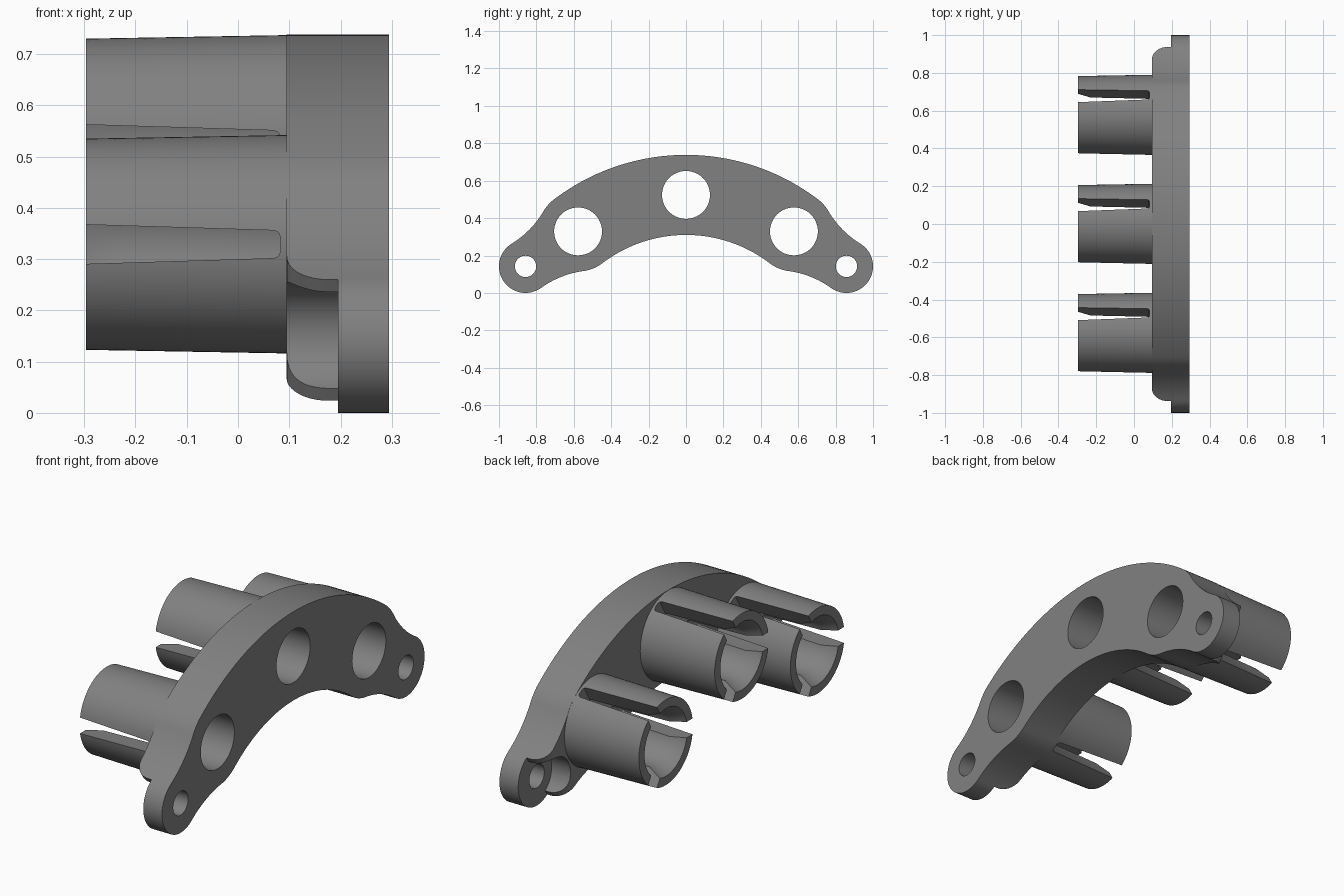
import bpy, bmesh
from math import cos, sin, pi, atan2, radians
from mathutils import Vector

if "Cube" in bpy.data.objects:
    bpy.data.objects.remove(bpy.data.objects["Cube"])

grey = bpy.data.materials.new("plain grey")
grey.use_nodes = True
grey.diffuse_color = (0.22, 0.22, 0.22, 1)
grey.node_tree.nodes["Principled BSDF"].inputs["Base Color"].default_value = (0.22, 0.22, 0.22, 1)

# Layout in the (y, z) plane
HUB = Vector((0, -0.427))
BOSS = Vector((0.577, 0.329))
LUG = Vector((0.858, 0.142))
BOSS_R, LUG_R, BLEND_R, BORE_R = 0.214, 0.142, 0.5, 0.128
BACK, FLOOR, FACE, TIP = 0.095, 0.195, 0.295, -0.297
AXIS = (LUG - BOSS).normalized()
SIDE = Vector((-AXIS.y, AXIS.x))


def make(name, bm):
    bmesh.ops.recalc_face_normals(bm, faces=bm.faces)
    mesh = bpy.data.meshes.new(name)
    bm.to_mesh(mesh)
    bm.free()
    mesh.materials.append(grey)
    ob = bpy.data.objects.new(name, mesh)
    bpy.context.collection.objects.link(ob)
    return ob


def prism(name, points, sweep):
    """Extrude a closed loop of 3D points along a vector."""
    bm = bmesh.new()
    face = bm.faces.new([bm.verts.new(p) for p in points])
    new = bmesh.ops.extrude_face_region(bm, geom=[face])["geom"]
    bmesh.ops.translate(bm, vec=sweep, verts=[v for v in new if isinstance(v, bmesh.types.BMVert)])
    return make(name, bm)


def arc(centre, r, a0, a1, n):
    return [centre + r * Vector((cos(a), sin(a)))
            for a in (a0 + (a1 - a0) * i / n for i in range(n + 1))]


def rod(name, centre, r, x0, x1, n=64):
    return prism(name, [(x0, p.x, p.y) for p in arc(centre, r, 0, 2 * pi, n)[:-1]], (x1 - x0, 0, 0))


def cut(ob, cutters):
    """Subtract each cutter and discard it."""
    bpy.context.view_layer.objects.active = ob
    for c in cutters:
        c.hide_render = True
        mod = ob.modifiers.new("cut", "BOOLEAN")
        mod.operation, mod.solver, mod.object = "DIFFERENCE", "EXACT", c
        bpy.ops.object.modifier_apply(modifier=mod.name)
        bpy.data.objects.remove(c)


def smooth(ob):
    bpy.ops.object.select_all(action="DESELECT")
    ob.select_set(True)
    bpy.context.view_layer.objects.active = ob
    bpy.ops.object.shade_smooth_by_angle(angle=radians(30))


def heading(a, b):
    return atan2(b.y - a.y, b.x - a.x)


def blend_centre(sign):
    """Centre of the concave arc touching both the boss and the lug."""
    d = (LUG - BOSS).length
    ra, rb = BOSS_R + BLEND_R, LUG_R + BLEND_R
    along = (d * d + ra * ra - rb * rb) / (2 * d)
    return BOSS + AXIS * along + SIDE * sign * (ra * ra - along * along) ** 0.5


# Plate outline: hub arcs, boss corners, concave blends and lug ends
top, low = blend_centre(1), blend_centre(-1)
spoke = heading(HUB, BOSS)
reach = (BOSS - HUB).length
half = arc(HUB, reach + BOSS_R, pi / 2, spoke, 24)
half += arc(BOSS, BOSS_R, spoke, heading(BOSS, top), 6)[1:]
t0, t1 = heading(top, BOSS) % (2 * pi), heading(top, LUG) % (2 * pi)
half += arc(top, BLEND_R, t0, t1, 12)[1:]
half += arc(LUG, LUG_R, heading(LUG, top), heading(LUG, low), 32)[1:]
half += arc(low, BLEND_R, heading(low, LUG), heading(low, BOSS), 12)[1:]
half += arc(BOSS, BOSS_R, heading(BOSS, low), spoke - pi, 10)[1:]
half += arc(HUB, reach - BOSS_R, spoke, pi / 2, 24)[1:]
outline = half + [Vector((-p.x, p.y)) for p in half[-2:0:-1]]
plate = prism("curved_plate", [(BACK, p.x, p.y) for p in outline], (FACE - BACK, 0, 0))

# Bores, bolt holes and rounded lug recesses
centres = [Vector((0, HUB.y + reach)), BOSS, Vector((-BOSS.x, BOSS.y))]
cutters = [rod("bore", c, BORE_R, 0, 0.4) for c in centres]
ROUND = 0.08
step = [(-ROUND, 0.0)] + [(-ROUND + ROUND * sin(a), BACK + ROUND * (1 - cos(a)))
                          for a in (pi / 20 * i for i in range(11))]
step += [(0, FLOOR), (0.3, FLOOR), (0.3, 0)]
for s in (1, -1):
    lug = Vector((s * LUG.x, LUG.y))
    loop = []
    for n, x in step:
        p = LUG + AXIS * n - SIDE * 0.3
        loop.append((x, s * p.x, p.y))
    cutters.append(prism("lug_step", loop, (0, s * SIDE.x * 0.6, SIDE.y * 0.6)))
    cutters.append(rod("screw_recess", lug, 0.113, 0, FLOOR))
    cutters.append(rod("bolt_hole", lug, 0.057, 0, 0.4, 48))
cut(plate, cutters)
smooth(plate)

# Split sockets: tapered tubes with a flared mouth and three widening slots
wall = [(BACK, 0.213), (TIP, 0.206), (TIP, 0.163), (-0.23, BORE_R), (BACK, BORE_R)]
slot = [(-0.32, 0.039), (0.07, 0.027), (0.079, 0.023), (0.083, 0.014)]
slot += [(x, -w) for x, w in reversed(slot)]
for name, c in zip(("middle", "left", "right"), centres):
    bm = bmesh.new()
    rings = [[bm.verts.new((x, p.x, p.y)) for p in arc(c, r, 0, 2 * pi, 72)[:-1]] for x, r in wall]
    for a, b in zip(rings, rings[1:] + rings[:1]):
        for i in range(72):
            j = (i + 1) % 72
            bm.faces.new((a[i], a[j], b[j], b[i]))
    tube = make(name + "_split_socket", bm)
    slots = []
    for ang in (pi / 3, pi, -pi / 3):
        out = Vector((cos(ang), sin(ang)))
        across = Vector((-out.y, out.x))
        loop = [(x, *(c + out * 0.06 + across * w)) for x, w in slot]
        slots.append(prism("slot", loop, (0, out.x * 0.24, out.y * 0.24)))
    cut(tube, slots)
    smooth(tube)
